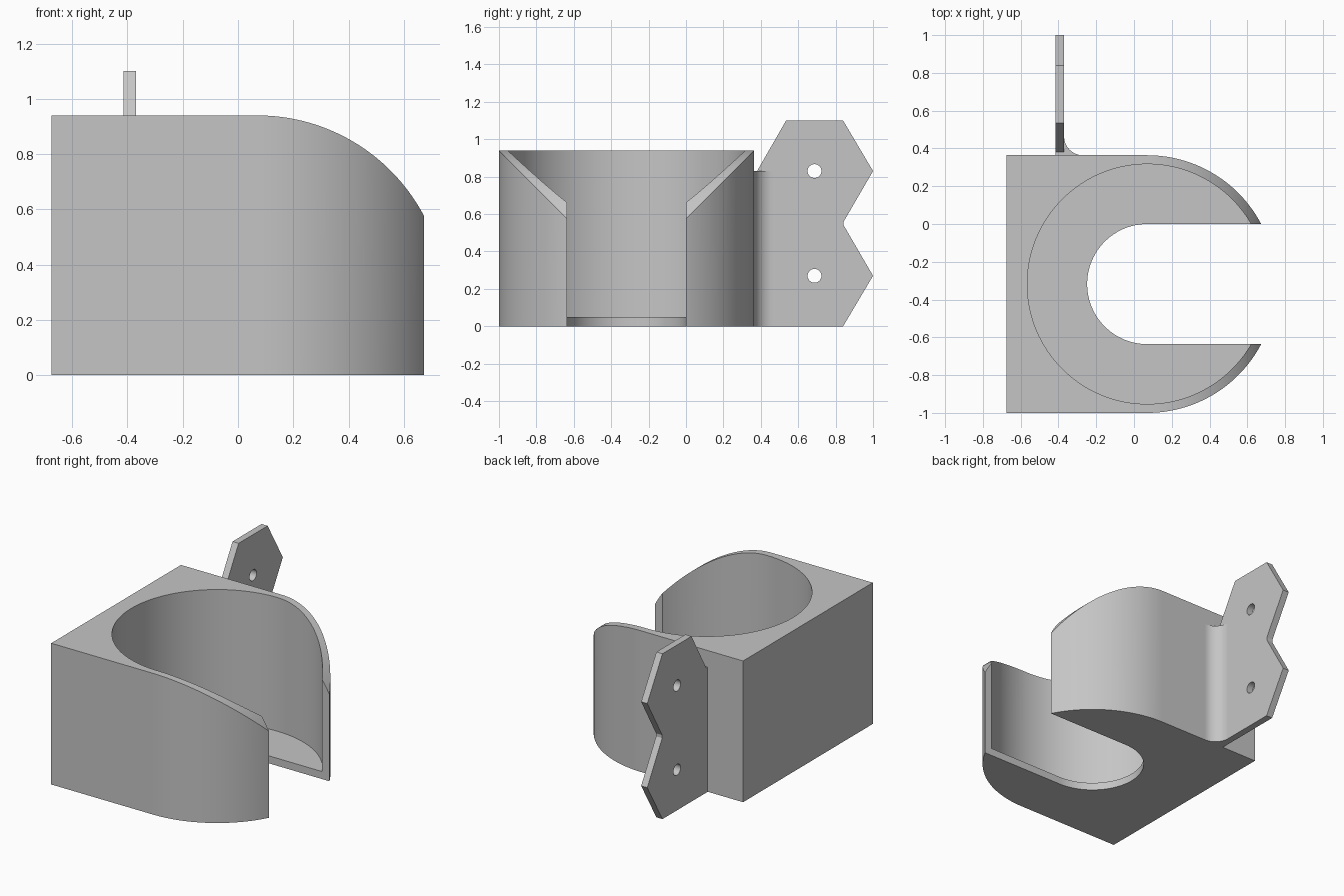
import bpy, bmesh
from math import cos, sin, radians

cube = bpy.data.objects.get("Cube")
if cube:
    bpy.data.objects.remove(cube, do_unlink=True)

# Plain grey plastic
GREY = (0.56, 0.56, 0.56, 1)
grey = bpy.data.materials.new("grey plastic")
grey.use_nodes = True
grey.diffuse_color = GREY
grey.node_tree.nodes["Principled BSDF"].inputs["Base Color"].default_value = GREY

# Shared dimensions
CX, CY = 0.07, -0.318          # centre of the cup
OUTER, INNER, SLOT = 0.682, 0.635, 0.318
LEFT, HEIGHT, FLOOR = -0.675, 0.94, 0.05
BACK = CY + OUTER


def arc(cx, cy, r, start, end, steps=48):
    angles = [radians(start + (end - start) * i / steps) for i in range(steps + 1)]
    return [(cx + r * cos(a), cy + r * sin(a)) for a in angles]


def prism(name, profile, low, high, axis="z"):
    """Extrude a closed 2D profile along one axis."""
    place = {"x": lambda u, v, w: (w, u, v),
             "y": lambda u, v, w: (u, w, v),
             "z": lambda u, v, w: (u, v, w)}[axis]
    bm = bmesh.new()
    bottom = [bm.verts.new(place(u, v, low)) for u, v in profile]
    top = [bm.verts.new(place(u, v, high)) for u, v in profile]
    bm.faces.new(bottom)
    bm.faces.new(top)
    for i in range(len(profile)):
        j = (i + 1) % len(profile)
        bm.faces.new((bottom[i], bottom[j], top[j], top[i]))
    bmesh.ops.recalc_face_normals(bm, faces=bm.faces)
    mesh = bpy.data.meshes.new(name)
    bm.to_mesh(mesh)
    bm.free()
    mesh.materials.append(grey)
    obj = bpy.data.objects.new(name, mesh)
    bpy.context.collection.objects.link(obj)
    return obj


def activate(obj):
    bpy.ops.object.select_all(action="DESELECT")
    obj.select_set(True)
    bpy.context.view_layer.objects.active = obj


def cut(obj, cutter):
    cutter.hide_render = True
    activate(obj)
    mod = obj.modifiers.new("cut", "BOOLEAN")
    mod.operation = "DIFFERENCE"
    mod.solver = "EXACT"
    mod.object = cutter
    bpy.ops.object.modifier_apply(modifier=mod.name)
    bpy.data.objects.remove(cutter, do_unlink=True)


# Holder body: square at one end, round at the other
body = prism("holder_body",
             arc(CX, CY, OUTER, -90, 90, 96) + [(LEFT, BACK), (LEFT, CY - OUTER)],
             0, HEIGHT)

# Round pocket above the floor
cut(body, prism("pocket_cutter", arc(CX, CY, INNER, 0, 360, 128)[:-1], FLOOR, 1.3))

# Open slot through the floor and the rounded wall
cut(body, prism("slot_cutter",
                arc(CX, CY, SLOT, 90, 270) + [(1, CY - SLOT), (1, CY + SLOT)],
                -0.2, 1.4))

# Rounded fall of the rim towards the open end
cut(body, prism("rim_cutter",
                arc(CX, HEIGHT - OUTER, OUTER, 90, 0, 64)
                + [(1, HEIGHT - OUTER), (1, 1.2), (CX, 1.2)],
                -1.3, 0.7, "y"))

# Mounting plate with a notched edge and two screw holes
plate = prism("mounting_plate",
              [(BACK - 0.01, 0), (0.84, 0), (1, 0.27), (0.843, 0.54), (0.843, 0.56),
               (1, 0.83), (0.84, 1.1), (0.535, 1.1), (0.38, 0.83), (BACK - 0.01, 0.83)],
              -0.415, -0.37, "x")
for z in (0.27, 0.83):
    cut(plate, prism("hole_cutter", arc(0.687, z, 0.037, 0, 360, 32)[:-1], -0.6, -0.2, "x"))

# Fillet joining the plate to the body
R = 0.1
fillet = prism("plate_fillet",
               [(-0.372, BACK - 0.005), (-0.37 + R, BACK - 0.005)]
               + arc(-0.37 + R, BACK + R, R, 270, 180, 20) + [(-0.372, BACK + R)],
               0, 0.83)

for part in (body, plate, fillet):
    activate(part)
    bpy.ops.object.shade_smooth_by_angle(angle=radians(25))
